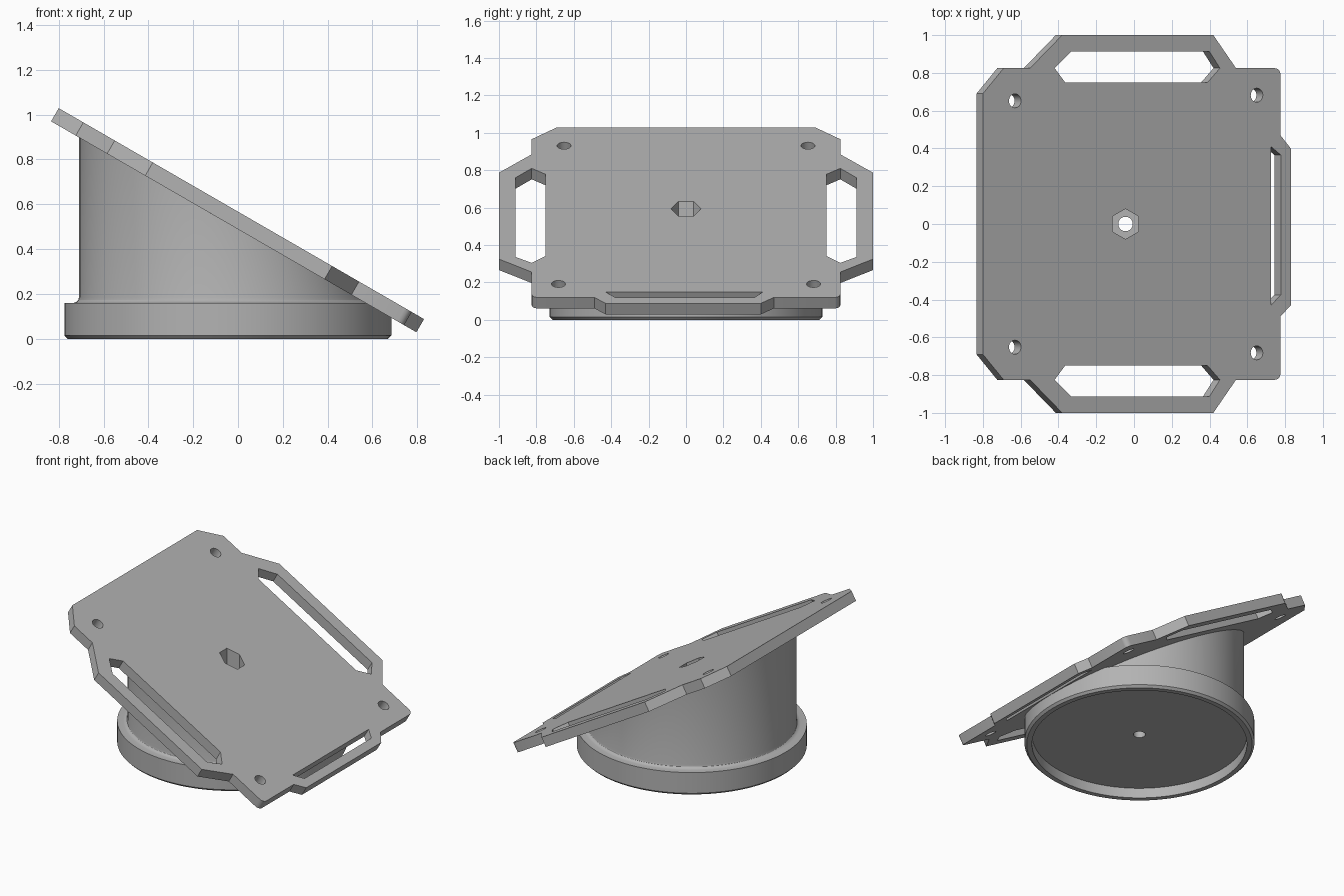
import bpy, bmesh, math
from mathutils import Matrix, Vector

cube = bpy.data.objects.get("Cube")
if cube:
    bpy.data.objects.remove(cube, do_unlink=True)

TILT = math.radians(30)
THICK = 0.068
AXIS_X = -0.045
SLOPE = Matrix.Translation((0, 0, 0.567)) @ Matrix.Rotation(TILT, 4, 'Y')

grey = bpy.data.materials.new("plain grey")
grey.use_nodes = True
grey.diffuse_color = (0.45, 0.45, 0.45, 1)
grey.node_tree.nodes["Principled BSDF"].inputs["Base Color"].default_value = (0.45, 0.45, 0.45, 1)


def finish(name, bm, matrix):
    bmesh.ops.recalc_face_normals(bm, faces=bm.faces)
    bm.transform(matrix)
    mesh = bpy.data.meshes.new(name)
    bm.to_mesh(mesh)
    bm.free()
    mesh.materials.append(grey)
    obj = bpy.data.objects.new(name, mesh)
    bpy.context.collection.objects.link(obj)
    return obj


def prism(name, points, low, high, matrix=Matrix()):
    """Extrude a flat outline from low to high."""
    bm = bmesh.new()
    face = bm.faces.new([bm.verts.new((x, y, low)) for x, y in points])
    new = bmesh.ops.extrude_face_region(bm, geom=[face])["geom"]
    bmesh.ops.translate(bm, vec=(0, 0, high - low),
                        verts=[v for v in new if isinstance(v, bmesh.types.BMVert)])
    return finish(name, bm, matrix)


def ring(x, y, radius, sides, start=0.0):
    return [(x + radius * math.cos(start + math.tau * i / sides),
             y + radius * math.sin(start + math.tau * i / sides)) for i in range(sides)]


def along_slope(points):
    """Turn plan positions into distances along the tilted plate."""
    return [(x / math.cos(TILT), y) for x, y in points]


def cut(obj, cutter):
    mod = obj.modifiers.new("cut", 'BOOLEAN')
    mod.operation = 'DIFFERENCE'
    mod.solver = 'EXACT'
    mod.object = cutter
    bpy.context.view_layer.objects.active = obj
    bpy.ops.object.modifier_apply(modifier=mod.name)


def discard(obj):
    bpy.data.objects.remove(obj, do_unlink=True)


# Tilted plate outline: half with handle, rounded corner and end tab
def half(side, tab_outer, tab_inner):
    pts = [(-0.80, 0.69), (-0.69, 0.825), (-0.55, 0.825), (-0.38, 1.0),
           (0.42, 1.0), (0.54, 0.825)]
    for i in range(5):
        a = math.pi / 2 * (1 - i / 4)
        pts.append((0.745 + 0.03 * math.cos(a), 0.795 + 0.03 * math.sin(a)))
    pts += [(0.775, tab_inner), (0.83, tab_outer)]
    return [(x, side * y) for x, y in pts]


outline = half(1, 0.40, 0.47) + half(-1, 0.43, 0.49)[::-1]
plate = prism("tilted_plate", along_slope(outline), -THICK, 0, SLOPE)

# Handle slots, end slot and screw holes through the plate
cut_shapes = [along_slope([(0.725, 0.41), (0.778, 0.365), (0.778, -0.375), (0.725, -0.43)])]
handle_slot = [(-0.365, 0.75), (-0.42, 0.825), (-0.333, 0.912),
               (0.40, 0.912), (0.455, 0.825), (0.39, 0.75)]
for side in (1, -1):
    cut_shapes.append(along_slope([(x, side * y) for x, y in handle_slot]))
    for x, y in ((-0.63, 0.652), (0.65, 0.682)):
        cut_shapes.append(ring(x / math.cos(TILT), side * y, 0.037, 32))
for shape in cut_shapes:
    cutter = prism("cutter", shape, -0.2, 0.1, SLOPE)
    cut(plate, cutter)
    discard(cutter)

# Round pedestal with a wide foot, small fillet and recessed underside
profile = [(0, 0.07), (0.682, 0.07), (0.682, 0), (0.715, 0), (0.73, 0.015), (0.73, 0.16),
           (0.69, 0.16), (0.676, 0.164), (0.668, 0.172), (0.665, 0.185), (0.665, 1.2), (0, 1.2)]
bm = bmesh.new()
verts = [bm.verts.new((r, 0, z)) for r, z in profile]
edges = [bm.edges.new(pair) for pair in zip(verts, verts[1:])]
bmesh.ops.spin(bm, geom=verts + edges, cent=(0, 0, 0), axis=(0, 0, 1),
               angle=math.tau, steps=96, use_merge=False)
bmesh.ops.remove_doubles(bm, verts=bm.verts, dist=1e-5)
pedestal = finish("pedestal", bm, Matrix.Translation((AXIS_X, 0, 0)))

# Slant the pedestal top just inside the plate
cutter = prism("cutter", [(-2, -2), (2, -2), (2, 2), (-2, 2)], -THICK + 0.01, 2, SLOPE)
cut(pedestal, cutter)
discard(cutter)

# Vertical hexagonal pocket and bore
for shape, low in ((ring(AXIS_X, 0, 0.08, 6, math.pi / 2), 0.3),
                   (ring(AXIS_X, 0, 0.038, 32), -0.1)):
    cutter = prism("cutter", shape, low, 1.3)
    cut(plate, cutter)
    cut(pedestal, cutter)
    discard(cutter)

# Smooth curved walls, keep edges sharp
for obj in (plate, pedestal):
    bpy.ops.object.select_all(action='DESELECT')
    obj.select_set(True)
    bpy.context.view_layer.objects.active = obj
    bpy.ops.object.shade_smooth_by_angle(angle=math.radians(30))
